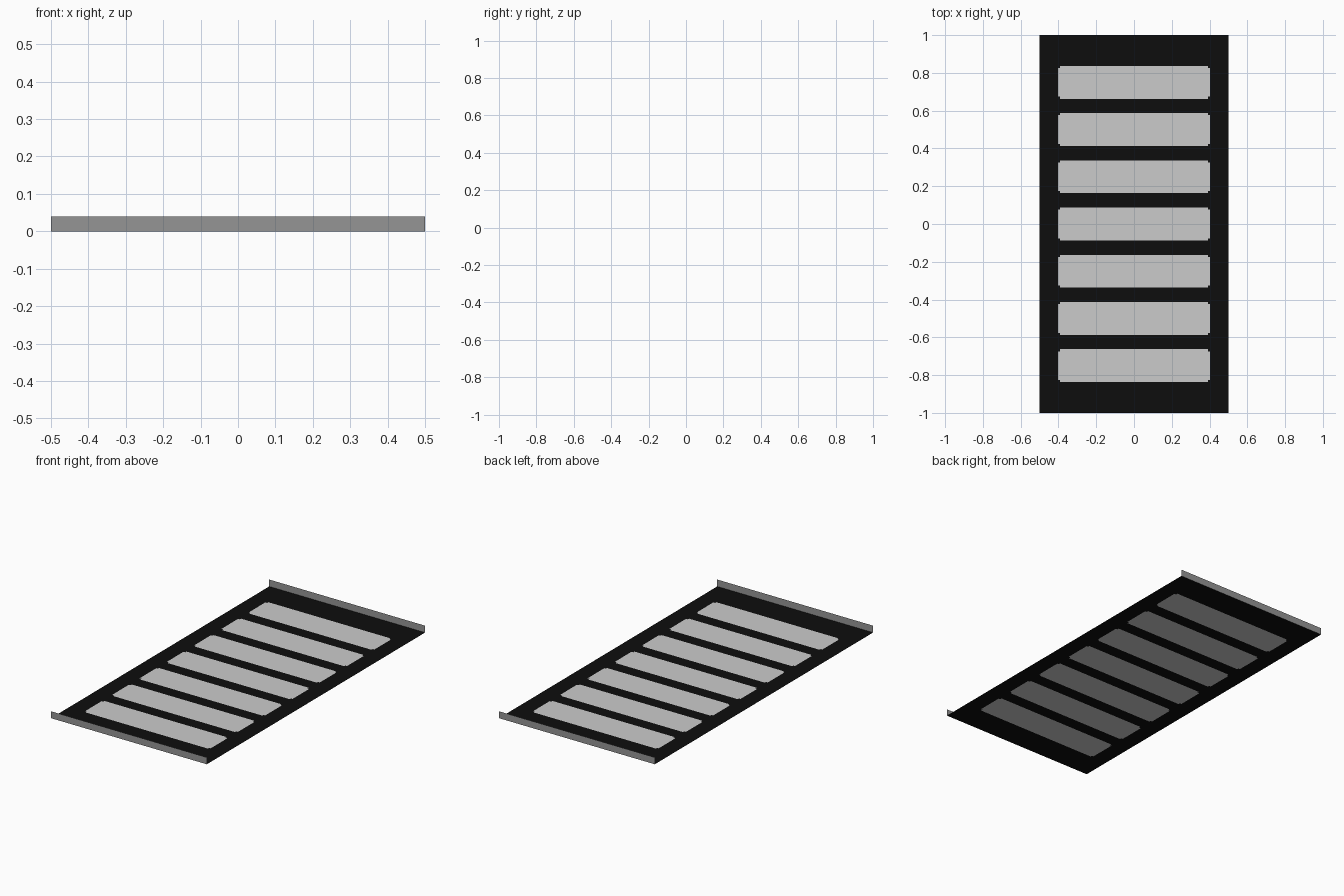
import bpy, bmesh
from mathutils import Vector

if "Cube" in bpy.data.objects:
    bpy.data.objects.remove(bpy.data.objects["Cube"])


def material(name, value):
    m = bpy.data.materials.new(name)
    m.diffuse_color = (value, value, value, 1)
    m.use_nodes = True
    m.node_tree.nodes["Principled BSDF"].inputs["Base Color"].default_value = m.diffuse_color
    return m


asphalt = material("asphalt black", 0.004)
paint = material("stripe white", 0.60)
kerb = material("kerb grey", 0.30)


def add_object(name, bm, mats):
    me = bpy.data.meshes.new(name)
    bm.to_mesh(me)
    bm.free()
    for m in mats:
        me.materials.append(m)
    ob = bpy.data.objects.new(name, me)
    bpy.context.collection.objects.link(ob)
    return ob


# Road sheet with seven painted stripes cut into it
HALF_X, HALF_Y, NOTCH, PITCH = 0.403, 0.087, 0.011, 0.25
centres = [PITCH * i for i in range(-3, 4)]

bm = bmesh.new()
bm.faces.new([bm.verts.new((x, y, 0)) for x, y in
              ((-0.5, -1), (0.5, -1), (0.5, 1), (-0.5, 1))])


def cut(point, normal):
    bmesh.ops.bisect_plane(bm, geom=bm.verts[:] + bm.edges[:] + bm.faces[:],
                           plane_co=point, plane_no=normal)


for side in (-1, 1):
    for inset in (0, NOTCH):
        cut((side * (HALF_X - inset), 0, 0), (1, 0, 0))
        for c in centres:
            cut((0, c + side * (HALF_Y - inset), 0), (0, 1, 0))

# Stripe rule: inside the rectangle, minus the small corner notches
for f in bm.faces:
    p = f.calc_center_median()
    dx = HALF_X - abs(p.x)
    dy = HALF_Y - min(abs(p.y - c) for c in centres)
    inside = dx > 0 and dy > 0
    corner = dx < NOTCH and dy < NOTCH
    f.material_index = 1 if inside and not corner else 0
bm.normal_update()
add_object("crossing_surface", bm, [asphalt, paint])

# Thin upright kerb strips on both short ends, facing outward
for name, s in (("front_kerb", -1), ("back_kerb", 1)):
    bm = bmesh.new()
    bm.faces.new([bm.verts.new((x * -s, s, z)) for x, z in
                  ((-0.5, 0), (0.5, 0), (0.5, 0.04), (-0.5, 0.04))])
    bm.normal_update()
    add_object(name, bm, [kerb])
